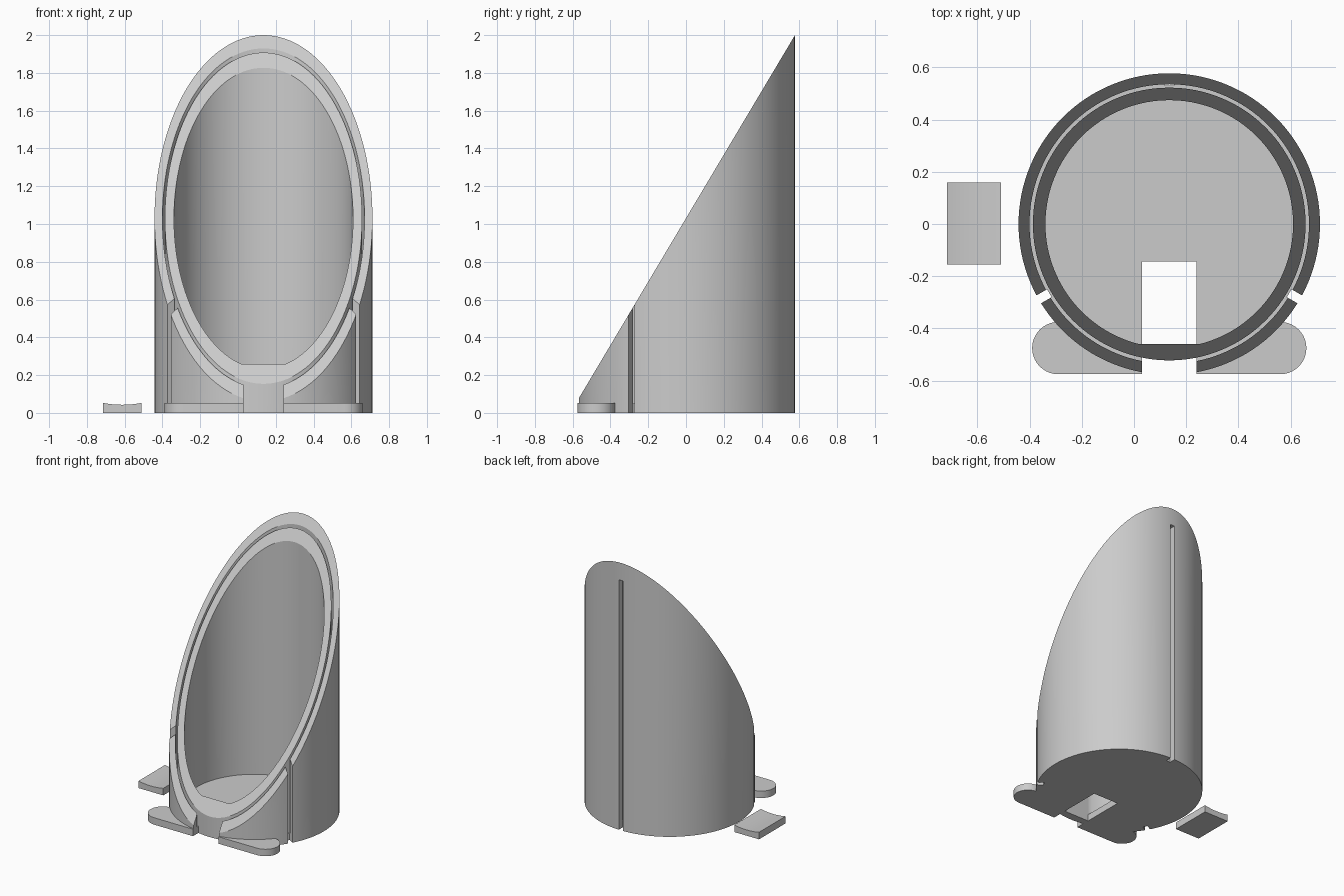
import bpy, bmesh, math
from mathutils import Matrix, Vector

if "Cube" in bpy.data.objects:
    bpy.data.objects.remove(bpy.data.objects["Cube"])

CX = 0.135                 # cylinder axis
R_OUT, R_GAP, R_WALL, R_IN = 0.577, 0.535, 0.522, 0.474
FLOOR = 0.05
SEG = 128

grey = bpy.data.materials.new("light_grey")
grey.diffuse_color = (0.6, 0.6, 0.6, 1)
grey.use_nodes = True
grey.node_tree.nodes["Principled BSDF"].inputs["Base Color"].default_value = grey.diffuse_color


def prism(name, pts, lo, hi, axis="z"):
    """Extrude a 2D outline along z (xy points), x (yz points) or y (xz points)."""
    place = {"z": lambda a, b, h: (a, b, h),
             "x": lambda a, b, h: (h, a, b),
             "y": lambda a, b, h: (a, h, b)}[axis]
    bm = bmesh.new()
    face = bm.faces.new([bm.verts.new(place(a, b, lo)) for a, b in pts])
    ext = bmesh.ops.extrude_face_region(bm, geom=[face])
    moved = [v for v in ext["geom"] if isinstance(v, bmesh.types.BMVert)]
    bmesh.ops.translate(bm, verts=moved, vec=Vector(place(0, 0, hi - lo)))
    bmesh.ops.recalc_face_normals(bm, faces=bm.faces)
    me = bpy.data.meshes.new(name)
    bm.to_mesh(me)
    bm.free()
    me.materials.append(grey)
    ob = bpy.data.objects.new(name, me)
    bpy.context.collection.objects.link(ob)
    return ob


def arc(cx, cy, r, a0, a1, n):
    return [(cx + r * math.cos(a0 + (a1 - a0) * i / n),
             cy + r * math.sin(a0 + (a1 - a0) * i / n)) for i in range(n + 1)]


def rect(x0, x1, y0, y1):
    return [(x0, y0), (x1, y0), (x1, y1), (x0, y1)]


def cylinder(name, r, lo, hi):
    return prism(name, arc(CX, 0, r, 0, 2 * math.pi, SEG)[:-1], lo, hi)


def combine(ob, other, operation="DIFFERENCE"):
    """Apply a boolean and remove the helper."""
    mod = ob.modifiers.new("bool", "BOOLEAN")
    mod.operation, mod.solver, mod.object = operation, "EXACT", other
    bpy.context.view_layer.objects.active = ob
    bpy.ops.object.modifier_apply(modifier=mod.name)
    bpy.data.objects.remove(other, do_unlink=True)


def smooth(ob):
    bpy.ops.object.select_all(action="DESELECT")
    ob.select_set(True)
    bpy.context.view_layer.objects.active = ob
    bpy.ops.object.shade_smooth_by_angle(angle=math.radians(30))


# Main cylinder with two rounded feet
body = cylinder("holder_body", R_OUT, 0, 2.1)
for side in (-1, 1):
    tip = arc(CX + side * 0.425, -0.475, 0.1, -math.pi / 2, side * math.pi - math.pi / 2
              if side < 0 else math.pi / 2, 20)
    foot = prism("foot", [(CX + side * 0.08, -0.575)] + tip + [(CX + side * 0.08, -0.375)],
                 0, 0.052)
    combine(body, foot, "UNION")

# Thin ring gap between outer shell and inner wall
gap = cylinder("gap", R_GAP, FLOOR, 2.3)
combine(gap, cylinder("gap_core", R_WALL, -0.1, 2.4))
combine(body, gap)

# Inner cavity, flattened at the front
half = math.acos(0.46 / R_IN)
cavity = arc(CX, 0, R_IN, -math.pi / 2 + half, 1.5 * math.pi - half, SEG)
combine(body, prism("cavity", cavity, FLOOR, 2.3))

# Rectangular floor opening
combine(body, prism("floor_hole", rect(0.03, 0.24, -0.46, -0.143), -0.1, 0.2))

# Front notch through the outer shell, following the inner wall
h = math.asin(0.105 / R_WALL)
notch = arc(CX, 0, R_WALL, -math.pi / 2 - h, -math.pi / 2 + h, 16)
combine(body, prism("notch", notch + [(0.24, -0.8), (0.03, -0.8)], -0.1, 2.3))

# Three vertical slots in the outer shell
for deg in (90, 210, 330):
    slot = prism("slot", rect(0.53, 0.7, -0.0175, 0.0175), -0.1, 1.87)
    slot.data.transform(Matrix.Translation((CX, 0, 0))
                        @ Matrix.Rotation(math.radians(deg), 4, "Z"))
    combine(body, slot)

# Slanted cut across the top
slant = [(-0.8, 2 - 1.68 * (R_OUT + 0.8) + 0.0), (0.8, 2 + 1.68 * (0.8 - R_OUT)),
         (0.8, 4), (-0.8, 4)]
# keep the cut above the feet
slant[0] = (-R_OUT - 0.001, 2 - 1.68 * (2 * R_OUT + 0.001))
slant[3] = (-R_OUT - 0.001, 4)
combine(body, prism("slant", slant, -1.5, 1.5, "x"))
smooth(body)

# Loose pad with a concave top
rise = 0.535
a = math.asin(0.1025 / rise)
top = arc(-0.6125, 0.043 + rise, rise, -math.pi / 2 + a, -math.pi / 2 - a, 16)
pad = prism("curved_pad", [(-0.715, 0), (-0.51, 0)] + top, -0.155, 0.158, "y")
smooth(pad)
